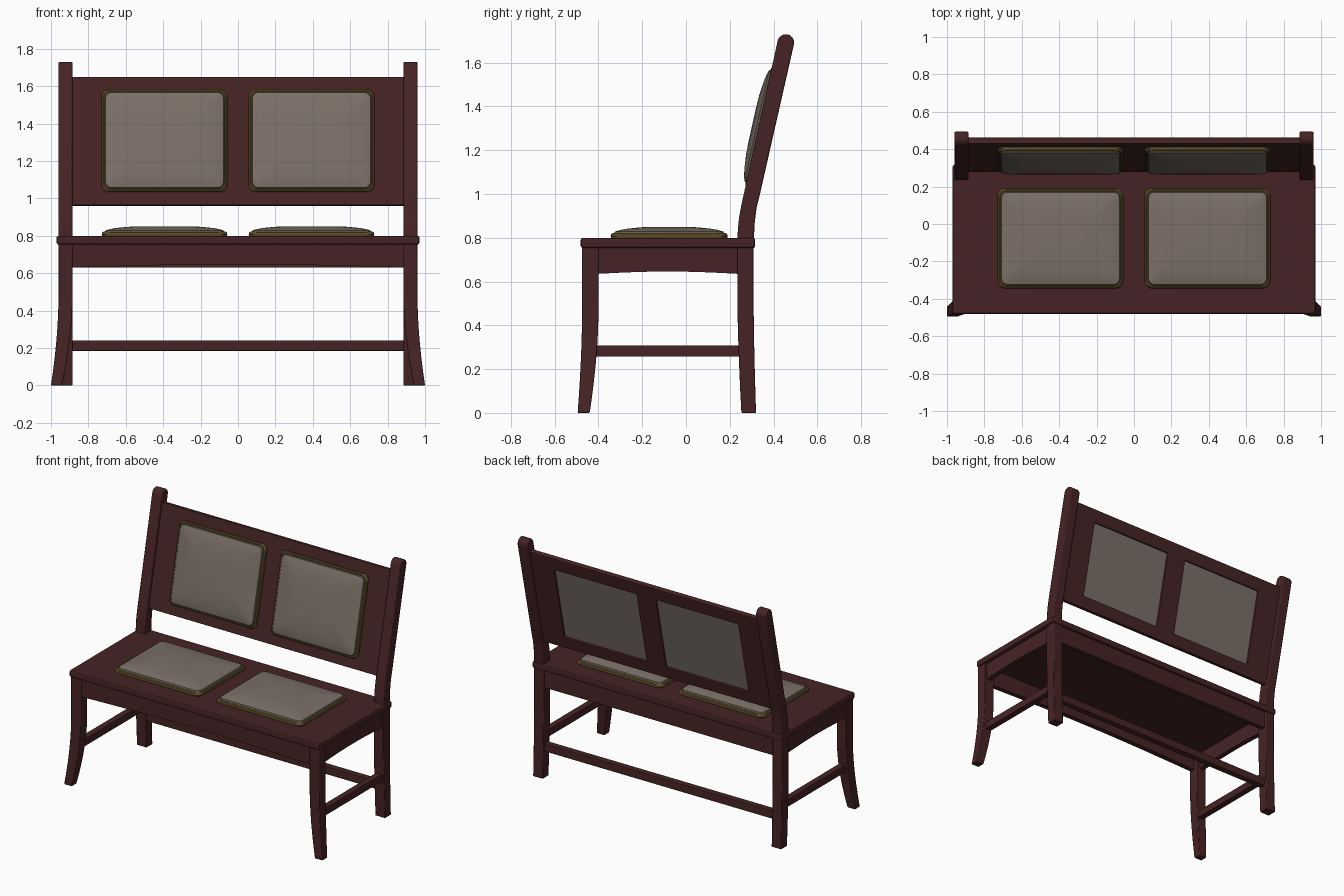
import bpy, bmesh, math
from mathutils import Matrix, Vector

if "Cube" in bpy.data.objects:
    bpy.data.objects.remove(bpy.data.objects["Cube"])


def material(name, rgb):
    m = bpy.data.materials.new(name)
    m.diffuse_color = (*rgb, 1)
    m.use_nodes = True
    m.node_tree.nodes["Principled BSDF"].inputs["Base Color"].default_value = m.diffuse_color
    return m


WOOD = material("dark red wood", (0.062, 0.017, 0.018))
FABRIC = material("taupe fabric", (0.2, 0.16, 0.135))
CORD = material("gold cord", (0.11, 0.07, 0.02))
EDGE = material("grey green edge", (0.1, 0.1, 0.075))


def finish(name, bm, mats=(WOOD,), bevel=0.0, smooth=False):
    bmesh.ops.recalc_face_normals(bm, faces=bm.faces)
    me = bpy.data.meshes.new(name)
    bm.to_mesh(me)
    bm.free()
    for m in mats:
        me.materials.append(m)
    ob = bpy.data.objects.new(name, me)
    bpy.context.collection.objects.link(ob)
    if smooth:
        bpy.ops.object.select_all(action='DESELECT')
        ob.select_set(True)
        bpy.context.view_layer.objects.active = ob
        bpy.ops.object.shade_smooth_by_angle(angle=math.radians(35))
    if bevel:
        mod = ob.modifiers.new("soft edges", 'BEVEL')
        mod.width = bevel
        mod.segments = 2
        mod.limit_method = 'ANGLE'
        mod.angle_limit = math.radians(40)
    return ob


def loft(name, rings, mat_ids=None, **kw):
    """Skin equal-length point rings and cap both ends."""
    bm = bmesh.new()
    vs = [[bm.verts.new(p) for p in r] for r in rings]
    n = len(vs[0])
    for k in range(len(vs) - 1):
        for i in range(n):
            j = (i + 1) % n
            f = bm.faces.new((vs[k][i], vs[k][j], vs[k + 1][j], vs[k + 1][i]))
            f.material_index = mat_ids[k] if mat_ids else 0
    bm.faces.new(vs[0][::-1])
    bm.faces.new(vs[-1])
    return finish(name, bm, **kw)


def extrude(name, pts, axis, a, b, **kw):
    """Extrude a (p, z) profile along x or y from a to b."""
    place = (lambda p, z, d: (d, p, z)) if axis == 'x' else (lambda p, z, d: (p, d, z))
    return loft(name, [[place(p, z, d) for p, z in pts] for d in (a, b)], **kw)


def box(name, x0, x1, y0, y1, z0, z1, bevel=0.004):
    return extrude(name, [(x0, z0), (x1, z0), (x1, z1), (x0, z1)], 'y', y0, y1, bevel=bevel)


def apron_profile(a, b, low, rise):
    # board with a shallow arch along its lower edge
    pts = [(b, 0.755), (a, 0.755)]
    for i in range(17):
        t = i / 16
        pts.append((a + (b - a) * t, low + rise * math.sin(math.pi * t)))
    return pts


# Seat board and aprons
box("seat", -0.97, 0.97, -0.481, 0.316, 0.753, 0.80, bevel=0.01)
extrude("front_apron", apron_profile(-0.89, 0.89, 0.63, 0.017), 'y', -0.465, -0.43)
box("back_apron", -0.89, 0.89, 0.265, 0.30, 0.63, 0.755)
box("back_stretcher", -0.89, 0.89, 0.255, 0.30, 0.185, 0.24)

# Backrest line: a point on the post's front face at height z
SLOPE = 0.231


def post_front(z):
    return 0.251 + SLOPE * (z - 0.943)


for s, side in ((-1, "left"), (1, "right")):
    # Front legs flare outwards and forwards at the foot
    rings = []
    for i in range(11):
        z = 0.755 * i / 10
        t = max(0, (0.45 - z) / 0.45) ** 1.7
        x0, x1 = s * (0.885 + 0.055 * t), s * (0.96 + 0.04 * t)
        y0, y1 = -0.475 - 0.02 * t, -0.40 - 0.04 * t
        rings.append([(x0, y0, z), (x1, y0, z), (x1, y1, z), (x0, y1, z)])
    loft(side + "_front_leg", rings, bevel=0.004, smooth=True)

    # Back legs sweep gently backwards at the foot
    rings = []
    for i in range(9):
        z = 0.76 * i / 8
        t = max(0, (0.5 - z) / 0.5) ** 1.5
        y0, y1 = 0.235 + 0.018 * t, 0.309 + 0.011 * t
        rings.append([(s * x, y, z) for x, y in
                      ((0.885, y0), (0.96, y0), (0.96, y1), (0.885, y1))])
    loft(side + "_back_leg", rings, bevel=0.004, smooth=True)

    # Leaning back posts with a rounded top
    front = [(0.235, 0.79), (0.237, 0.84), (0.242, 0.89), (0.253, 0.95), (0.264, 1.0)]
    back = [(0.338, 1.0), (0.323, 0.94), (0.314, 0.87), (0.310, 0.79)]
    ang = math.atan(SLOPE)
    cap = []
    for i in range(13):
        a = math.pi - ang - math.pi * i / 12
        cap.append((0.456 + 0.038 * math.cos(a), 1.692 + 0.038 * math.sin(a)))
    extrude(side + "_back_post", front + cap + back, 'x', s * 0.885, s * 0.96,
            bevel=0.007, smooth=True)

    # Side apron and stretcher
    extrude(side + "_side_apron", apron_profile(-0.41, 0.245, 0.635, 0.011), 'x',
            s * 0.91, s * 0.945)
    box(side + "_side_stretcher", *sorted((s * 0.9, s * 0.945)), -0.42, 0.25, 0.257, 0.309)

# Back panel frame: local x across, local y up the slope, local z forwards
ang = math.atan(0.222)
up = Vector((0, math.sin(ang), math.cos(ang)))
out = Vector((0, -math.cos(ang), math.sin(ang)))
LOW = Vector((0, 0.277, 0.965))
frame = Matrix.Identity(4)
for r in range(3):
    frame[r][0], frame[r][1], frame[r][2], frame[r][3] = (1, 0, 0)[r], up[r], out[r], LOW[r]
length = 0.685 / math.cos(ang)
v0, v1 = 0.066 / math.cos(ang), 0.615 / math.cos(ang)
PAD_X, PAD_W = 0.393, 0.672

bm = bmesh.new()
h = 0.018
xs = (-0.89, -0.729 + h, -0.057 - h, 0.057 + h, 0.729 - h, 0.89)
ys = (0, v0 + h, v1 - h, length)
grid = [[bm.verts.new(frame @ Vector((x, y, 0))) for x in xs] for y in ys]
for j in range(3):
    for i in range(5):
        if not (j == 1 and i in (1, 3)):       # openings for the pads
            bm.faces.new((grid[j][i], grid[j][i + 1], grid[j + 1][i + 1], grid[j + 1][i]))
bmesh.ops.recalc_face_normals(bm, faces=bm.faces)
if next(iter(bm.faces)).normal.dot(out) < 0:
    bmesh.ops.reverse_faces(bm, faces=bm.faces)
top = bmesh.ops.extrude_face_region(bm, geom=bm.faces[:], use_keep_orig=True)
bmesh.ops.translate(bm, vec=-0.034 * out,
                    verts=[e for e in top["geom"] if isinstance(e, bmesh.types.BMVert)])
finish("back_panel", bm, bevel=0.004)


def rounded_rect(w, d, r, z, mat):
    pts = []
    for q, (sx, sy) in enumerate(((1, 1), (-1, 1), (-1, -1), (1, -1))):
        for i in range(6):
            a = math.pi / 2 * (q + i / 5)
            pts.append(mat @ Vector((sx * (w / 2 - r) + r * math.cos(a),
                                     sy * (d / 2 - r) + r * math.sin(a), z)))
    return pts


def pad(name, w, d, mat):
    # (inset, height, corner radius, material of the band above)
    prof = [(0.017, -0.022, 0.004, 0), (0.017, 0.0, 0.004, 1), (0.002, 0.001, 0.04, 1),
            (0.0, 0.009, 0.04, 1), (0.003, 0.018, 0.04, 1), (0.010, 0.023, 0.036, 1),
            (0.016, 0.021, 0.034, 2), (0.021, 0.030, 0.032, 0), (0.045, 0.037, 0.03, 0),
            (0.08, 0.043, 0.03, 0), (0.14, 0.049, 0.03, 0), (0.2, 0.051, 0.02, 0)]
    rings = [rounded_rect(w - 2 * i, d - 2 * i, r, z, mat) for i, z, r, _ in prof]
    loft(name, rings, [m for *_, m in prof], mats=(FABRIC, CORD, EDGE), smooth=True)


# Upholstered pads on the seat and backrest
for s, side in ((-1, "left"), (1, "right")):
    pad(side + "_seat_pad", PAD_W, 0.535, Matrix.Translation((s * PAD_X, -0.077, 0.799)))
    pad(side + "_back_pad", PAD_W, v1 - v0,
        frame @ Matrix.Translation((s * PAD_X, (v0 + v1) / 2, 0)))
